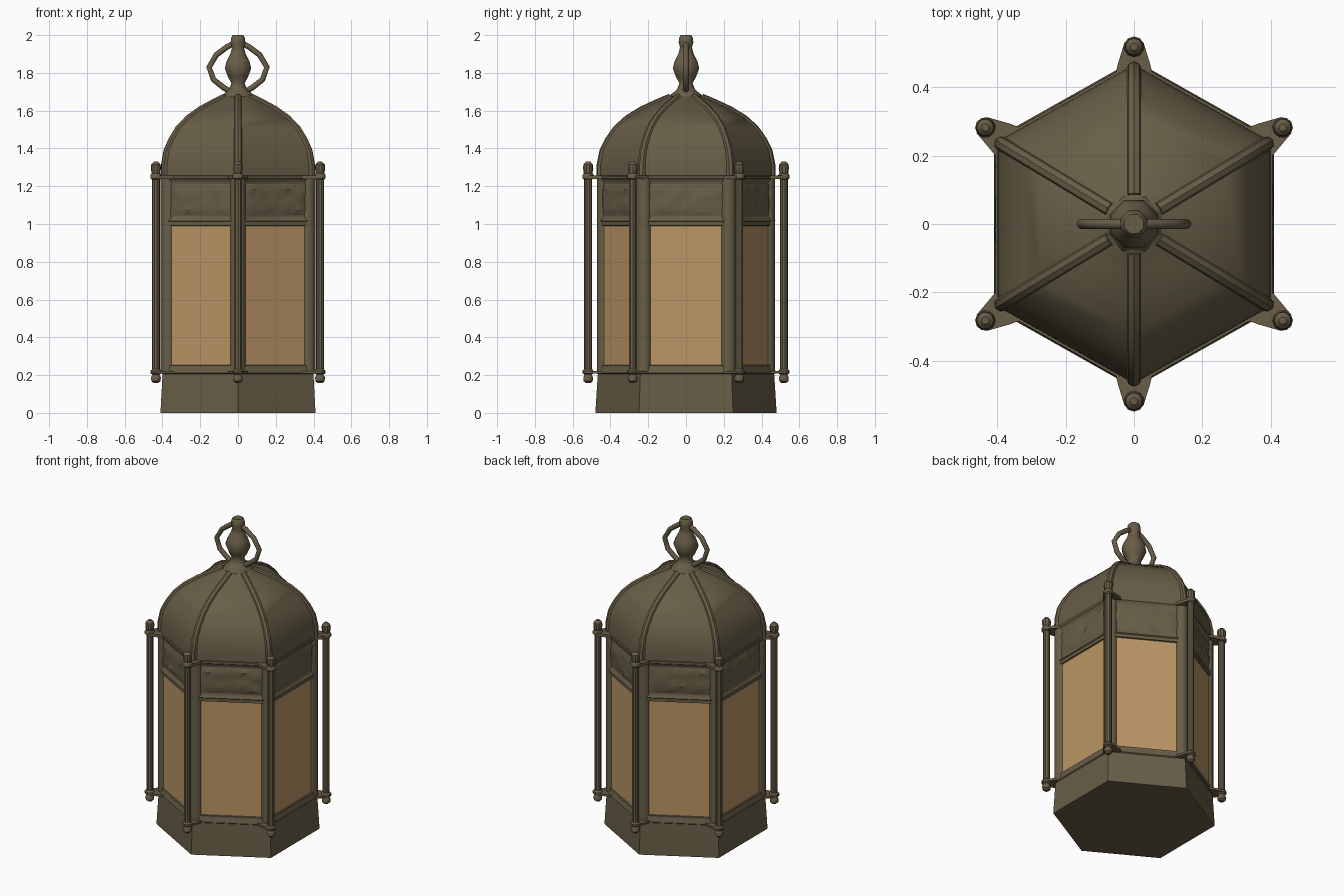
import bpy, bmesh, math, random
from mathutils import Vector, Matrix

if "Cube" in bpy.data.objects:
    bpy.data.objects.remove(bpy.data.objects["Cube"])

random.seed(4)


def material(name, col):
    m = bpy.data.materials.new(name)
    m.diffuse_color = (*col, 1)
    m.use_nodes = True
    m.node_tree.nodes["Principled BSDF"].inputs["Base Color"].default_value = m.diffuse_color
    return m


METAL = material("aged_bronze", (0.138, 0.112, 0.063))
GLASS = material("amber_glass", (0.49, 0.30, 0.13))


def corner_angles(a):
    """Six corner directions, the side ones at +-a from the x axis."""
    return [math.radians(d) for d in (a, 90, 180 - a, 180 + a, 270, 360 - a)]


CORNERS = corner_angles(31.2)
POLES = corner_angles(33)


def finish(bm, name, mats=(METAL,), angle=35):
    bmesh.ops.recalc_face_normals(bm, faces=bm.faces)
    me = bpy.data.meshes.new(name)
    bm.to_mesh(me)
    bm.free()
    ob = bpy.data.objects.new(name, me)
    bpy.context.collection.objects.link(ob)
    for m in mats:
        me.materials.append(m)
    bpy.ops.object.select_all(action='DESELECT')
    ob.select_set(True)
    bpy.context.view_layer.objects.active = ob
    bpy.ops.object.shade_smooth_by_angle(angle=math.radians(angle))
    return ob


def lathe(bm, profile, angles, centre=(0, 0)):
    """Stack of rings from (radius, z) pairs, capped at both ends."""
    n = len(angles)
    rings = [[bm.verts.new((centre[0] + r * math.cos(a), centre[1] + r * math.sin(a), z))
              for a in angles] for r, z in profile]
    rows = [[bm.faces.new((a[i], a[(i + 1) % n], b[(i + 1) % n], b[i])) for i in range(n)]
            for a, b in zip(rings, rings[1:])]
    bm.faces.new(rings[0][::-1])
    bm.faces.new(rings[-1])
    return rows


def circle(n, start=0.0):
    return [start + 2 * math.pi * i / n for i in range(n)]


def tube(bm, points, radii, side, n=8):
    """Tube along a planar path; side is the normal of that plane."""
    pts = [Vector(p) for p in points]
    side = Vector(side).normalized()
    rings = []
    for i, p in enumerate(pts):
        t = (pts[min(i + 1, len(pts) - 1)] - pts[max(i - 1, 0)]).normalized()
        u = side.cross(t)
        rings.append([bm.verts.new(p + radii[i] * (math.cos(a) * u + math.sin(a) * side))
                      for a in circle(n)])
    for a, b in zip(rings, rings[1:]):
        for j in range(n):
            bm.faces.new((a[j], a[(j + 1) % n], b[(j + 1) % n], b[j]))
    bm.faces.new(rings[0][::-1])
    bm.faces.new(rings[-1])


def polar(r, a, z):
    return Vector((r * math.cos(a), r * math.sin(a), z))


# Hexagonal body with recessed glass and frieze panels
bm = bmesh.new()
rows = lathe(bm, [(0.479, 0), (0.479, 0.015), (0.467, 0.205), (0.474, 0.21), (0.474, 0.222),
                  (0.467, 0.232), (0.467, 1.012), (0.473, 1.017), (0.467, 1.022),
                  (0.467, 1.235), (0.474, 1.24), (0.474, 1.255), (0.46, 1.256)], CORNERS)
bmesh.ops.recalc_face_normals(bm, faces=bm.faces)
for f in rows[5]:
    bmesh.ops.inset_individual(bm, faces=[f], thickness=0.028)
    mid = f.calc_center_median()
    for v in f.verts:
        d = Vector((mid.x - v.co.x, mid.y - v.co.y, 0))
        v.co += d.normalized() * 0.016
    bmesh.ops.inset_individual(bm, faces=[f], thickness=0.003, depth=-0.008)
    f.material_index = 1
for f in rows[8]:
    bmesh.ops.inset_individual(bm, faces=[f], thickness=0.026, depth=-0.008)
finish(bm, "lantern_body", (METAL, GLASS))

# Hammered frieze reliefs, one bumpy panel per side
bm = bmesh.new()
nx, nz = 14, 7
for k in range(6):
    p, q = polar(0.467, CORNERS[k], 0), polar(0.467, CORNERS[(k + 1) % 6], 0)
    out = (p + q).normalized()
    grid = [[bm.verts.new(p.lerp(q, 0.08 + 0.84 * i / (nx - 1))
                          + out * (random.uniform(-0.006, 0.008)
                                   if 0 < i < nx - 1 and 0 < j < nz - 1 else -0.007)
                          + Vector((0, 0, 1.045 + 0.168 * j / (nz - 1))))
             for i in range(nx)] for j in range(nz)]
    for j in range(nz - 1):
        for i in range(nx - 1):
            bm.faces.new((grid[j][i], grid[j][i + 1], grid[j + 1][i + 1], grid[j + 1][i]))
finish(bm, "frieze_reliefs")

# Domed hexagonal roof
dome = [(0.466, 1.25), (0.464, 1.32), (0.45, 1.39), (0.42, 1.45), (0.378, 1.51),
        (0.32, 1.562), (0.245, 1.608), (0.165, 1.645), (0.095, 1.675), (0.06, 1.70)]
bm = bmesh.new()
lathe(bm, dome, CORNERS)
finish(bm, "dome_roof")

# Ribs over the roof ridges
bm = bmesh.new()
for a in CORNERS:
    tube(bm, [polar(r - 0.013, a, z - 0.006) for r, z in dome[:-1]],
         [0.022] * (len(dome) - 1), (-math.sin(a), math.cos(a), 0))
finish(bm, "roof_ribs")

# Corner posts set into the body
bm = bmesh.new()
for a in CORNERS:
    lathe(bm, [(0.042, 0.21), (0.042, 1.25)], circle(12, a), polar(0.43, a, 0)[:2])
finish(bm, "corner_posts")

# Free-standing poles with knobs at both ends
bm = bmesh.new()
for a in POLES:
    lathe(bm, [(0.012, 0.158), (0.024, 0.168), (0.026, 0.188), (0.018, 0.202), (0.03, 0.21),
               (0.03, 0.222), (0.021, 0.232), (0.021, 1.235), (0.03, 1.242), (0.03, 1.258),
               (0.023, 1.268), (0.027, 1.295), (0.025, 1.315), (0.011, 1.33)],
          circle(10, a), polar(0.518, a, 0)[:2])
finish(bm, "outer_poles")

# Tapered brackets joining the poles to the body
bm = bmesh.new()
for a in POLES:
    rot = Matrix.Rotation(a, 4, 'Z')
    for z0, z1 in ((0.208, 0.222), (1.238, 1.256)):
        low, high = [[bm.verts.new(rot @ Vector((x, y, z))) for x, y in
                      ((0.42, -0.058), (0.465, -0.048), (0.53, -0.028),
                       (0.53, 0.028), (0.465, 0.048), (0.42, 0.058))] for z in (z0, z1)]
        bm.faces.new(low[::-1])
        bm.faces.new(high)
        for i in range(6):
            j = (i + 1) % 6
            bm.faces.new((low[i], low[j], high[j], high[i]))
finish(bm, "pole_brackets")

# Baluster finial
bm = bmesh.new()
lathe(bm, [(0.09, 1.665), (0.08, 1.69), (0.052, 1.712), (0.038, 1.745), (0.058, 1.78),
           (0.076, 1.825), (0.064, 1.865), (0.042, 1.905), (0.034, 1.935), (0.042, 1.96),
           (0.04, 1.985), (0.03, 2.0)], circle(8, math.pi / 8))
finish(bm, "finial", angle=50)

# Angular loop handles either side of the finial
bm = bmesh.new()
for s in (-1, 1):
    tube(bm, [(s * x, 0, z) for x, z in
              ((0.02, 1.955), (0.055, 1.94), (0.115, 1.895), (0.153, 1.83),
               (0.13, 1.765), (0.08, 1.725), (0.03, 1.695))],
         [0.015] * 7, (0, 1, 0))
finish(bm, "handle_loops", angle=50)
